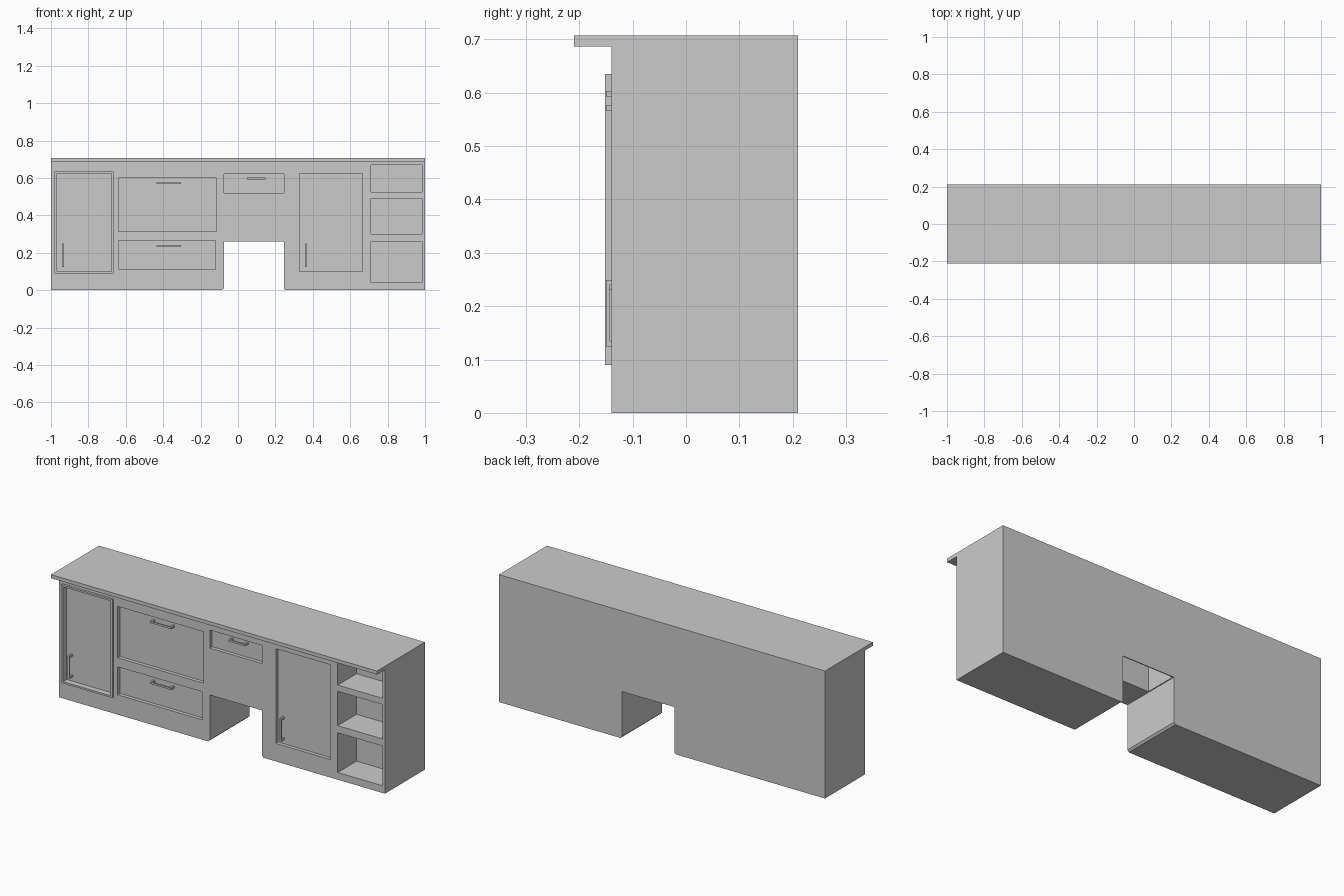
import bpy, bmesh
from mathutils import Matrix, Vector

if "Cube" in bpy.data.objects:
    bpy.data.objects.remove(bpy.data.objects["Cube"])

FRONT, BACK = -0.14, 0.21
PANEL_Y = -0.12       # floor of the recessed panels
SHELF_Y = 0.025       # back of the open shelves


def finish(name, bm):
    bmesh.ops.recalc_face_normals(bm, faces=bm.faces)
    me = bpy.data.meshes.new(name)
    bm.to_mesh(me)
    bm.free()
    ob = bpy.data.objects.new(name, me)
    bpy.context.scene.collection.objects.link(ob)
    return ob


def add_box(bm, x0, x1, y0, y1, z0, z1):
    c = Vector(((x0 + x1) / 2, (y0 + y1) / 2, (z0 + z1) / 2))
    m = Matrix.Translation(c) @ Matrix.Diagonal((x1 - x0, y1 - y0, z1 - z0, 1))
    bmesh.ops.create_cube(bm, size=1, matrix=m)


def boxes(name, *items):
    bm = bmesh.new()
    for b in items:
        add_box(bm, *b)
    return finish(name, bm)


def carve(ob, cutter):
    m = ob.modifiers.new("carve", 'BOOLEAN')
    m.operation, m.solver, m.object = 'DIFFERENCE', 'EXACT', cutter
    bpy.context.view_layer.objects.active = ob
    bpy.ops.object.modifier_apply(modifier=m.name)


def handle(name, x, z, length, upright=False):
    # flat bar carried on two short posts
    t, h = 0.005, length / 2
    parts = []
    for a0, a1, y1 in ((-h, h, -0.143), (-h, -h + 0.01, PANEL_Y), (h - 0.01, h, PANEL_Y)):
        if upright:
            parts.append((x - t, x + t, -0.15, y1, z + a0, z + a1))
        else:
            parts.append((x + a0, x + a1, -0.15, y1, z - t, z + t))
    boxes(name, *parts)


# carcass: front outline with the plinth gap, extruded to the back
outline = [(-1, 0), (-0.085, 0), (-0.075, 0.01), (-0.075, 0.26), (0.245, 0.26),
           (0.245, 0.01), (0.255, 0), (1, 0), (1, 0.687), (-1, 0.687)]
bm = bmesh.new()
face = bm.faces.new([bm.verts.new((x, FRONT, z)) for x, z in outline])
ext = bmesh.ops.extrude_face_region(bm, geom=[face])
bmesh.ops.translate(bm, vec=(0, BACK - FRONT, 0),
                    verts=[v for v in ext["geom"] if isinstance(v, bmesh.types.BMVert)])
carcass = finish("carcass", bm)

# recessed door and drawer panels (x0, x1, z0, z1)
panels = [(-0.967, -0.677, 0.10, 0.625), (-0.64, -0.115, 0.315, 0.60),
          (-0.64, -0.12, 0.11, 0.265), (-0.075, 0.245, 0.52, 0.62),
          (0.33, 0.665, 0.10, 0.625)]
# open shelves at the right end
shelf_z = [(0.525, 0.67), (0.30, 0.49), (0.04, 0.26)]

cuts = [(x0, x1, -0.18, PANEL_Y, z0, z1) for x0, x1, z0, z1 in panels]
cuts += [(0.71, 0.985, -0.18, SHELF_Y, z0, z1) for z0, z1 in shelf_z]
cuts.append((-0.07, 0.24, SHELF_Y, 0.205, 0.2, 0.40))  # hollow above the gap
cutter = boxes("cutter", *cuts)
cutter.hide_render = True

# raised frame of the left door
door_frame = boxes("left_door_frame", (-0.98, -0.665, -0.152, FRONT, 0.09, 0.635))
carve(carcass, cutter)
carve(door_frame, cutter)
bpy.data.objects.remove(cutter)

# worktop
boxes("worktop", (-1, 1, -0.21, 0.21, 0.687, 0.707))

# handles
handle("left_door_handle", -0.935, 0.187, 0.125, True)
handle("right_door_handle", 0.365, 0.187, 0.125, True)
handle("upper_drawer_handle", -0.37, 0.572, 0.13)
handle("lower_drawer_handle", -0.37, 0.235, 0.13)
handle("small_drawer_handle", 0.097, 0.598, 0.1)
